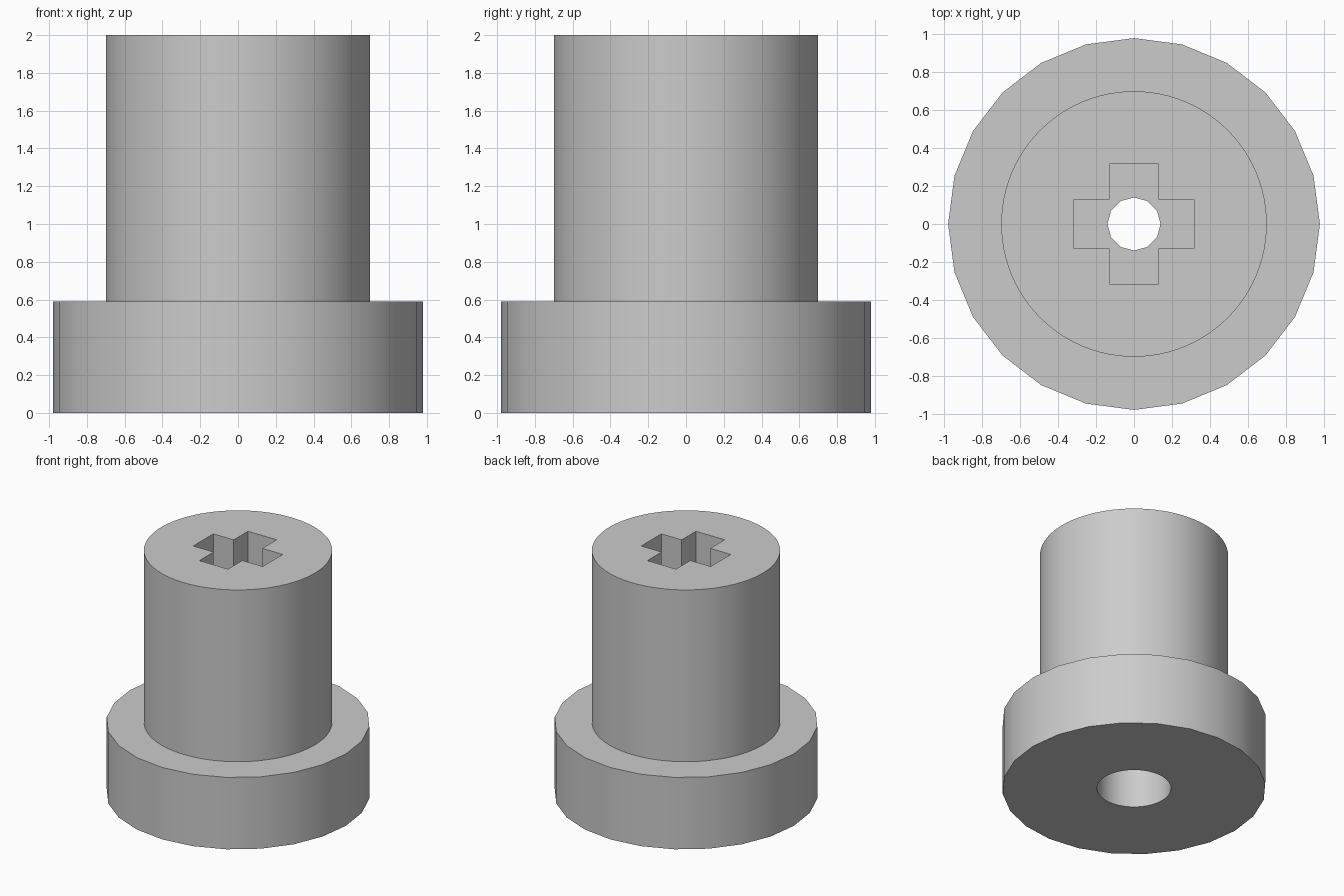
import bpy
import math

if "Cube" in bpy.data.objects:
    bpy.data.objects.remove(bpy.data.objects["Cube"], do_unlink=True)

# Plain grey plastic
grey = bpy.data.materials.new("plain_grey")
grey.use_nodes = True
colour = (0.6, 0.6, 0.6, 1)
grey.diffuse_color = colour
grey.node_tree.nodes["Principled BSDF"].inputs["Base Color"].default_value = colour


def cylinder(name, radius, bottom, top, sides):
    bpy.ops.mesh.primitive_cylinder_add(
        vertices=sides, radius=radius, depth=top - bottom,
        location=(0, 0, (bottom + top) / 2))
    ob = bpy.context.object
    ob.name = name
    ob.data.materials.append(grey)
    return ob


def box(name, width, length, bottom, top):
    bpy.ops.mesh.primitive_cube_add(size=1, location=(0, 0, (bottom + top) / 2))
    ob = bpy.context.object
    ob.name = name
    ob.dimensions = (width, length, top - bottom)
    bpy.ops.object.transform_apply(location=False, rotation=False, scale=True)
    ob.data.materials.append(grey)
    return ob


FLANGE_TOP, TOP, SOCKET_FLOOR = 0.59, 2.0, 1.2

# Faceted base flange, and the round sleeve standing on it
bushing = cylinder("flanged_bushing", 0.98, 0, FLANGE_TOP, 24)
sleeve = cylinder("sleeve", 0.70, 0.3, TOP, 96)

# Cross socket in the top, screw hole through the middle, wide bore below
tools = [
    (sleeve, 'UNION'),
    (box("socket_slot_x", 0.63, 0.26, SOCKET_FLOOR, TOP + 0.1), 'DIFFERENCE'),
    (box("socket_slot_y", 0.26, 0.63, SOCKET_FLOOR, TOP + 0.1), 'DIFFERENCE'),
    (cylinder("screw_hole", 0.14, 0.3, TOP + 0.2, 12), 'DIFFERENCE'),
    (cylinder("lower_bore", 0.275, -0.1, FLANGE_TOP + 0.01, 48), 'DIFFERENCE'),
]
for tool, operation in tools:
    tool.hide_render = True
    cut = bushing.modifiers.new(tool.name, 'BOOLEAN')
    cut.operation = operation
    cut.solver = 'EXACT'
    cut.object = tool

# Bake the booleans and remove the helpers
bpy.context.view_layer.update()
evaluated = bushing.evaluated_get(bpy.context.evaluated_depsgraph_get())
mesh = bpy.data.meshes.new_from_object(evaluated)
bushing.modifiers.clear()
bushing.data = mesh
mesh.materials.clear()
mesh.materials.append(grey)
for face in mesh.polygons:
    face.material_index = 0
for tool, operation in tools:
    bpy.data.objects.remove(tool, do_unlink=True)

# Smooth round walls with crisp rims
bpy.ops.object.select_all(action='DESELECT')
bushing.select_set(True)
bpy.context.view_layer.objects.active = bushing
bpy.ops.object.shade_smooth_by_angle(angle=math.radians(40))
